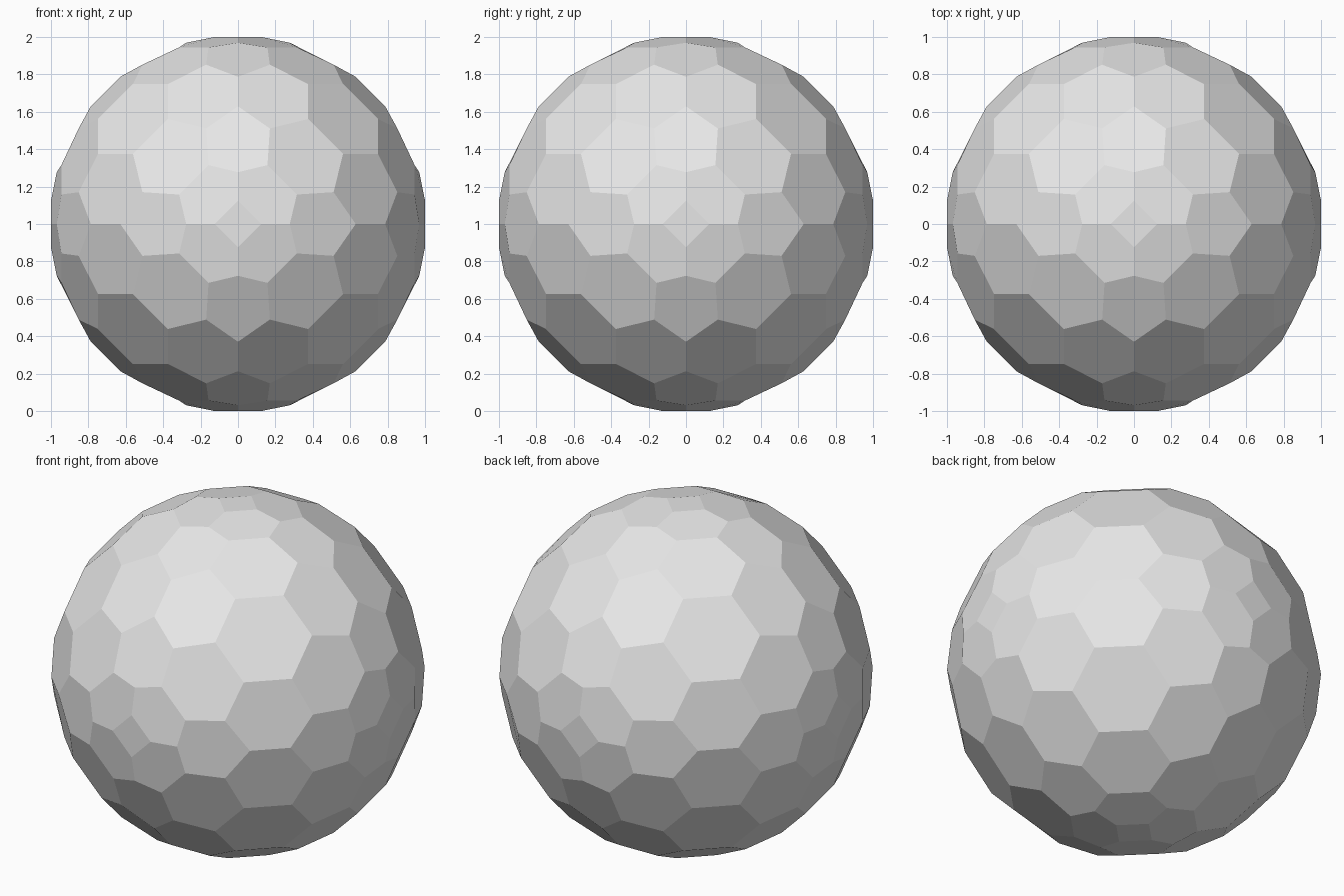
import bpy
import bmesh
import math
from mathutils import Vector

cube = bpy.data.objects.get("Cube")
if cube:
    bpy.data.objects.remove(cube, do_unlink=True)

# Grid points on an octahedron whose edges are split into FREQ steps
FREQ = 9
span = range(-FREQ, FREQ + 1)
grid = [Vector((x, y, z)) for x in span for y in span for z in span
        if abs(x) + abs(y) + abs(z) == FREQ]


def is_tile_centre(p):
    """Every third grid point, in honeycomb order, is the middle of a tile."""
    return len({abs(int(c)) % 3 for c in p}) == 1


centres = [p for p in grid if is_tile_centre(p)]
corners = [p for p in grid if not is_tile_centre(p)]

# Push the corners out to a sphere, sized so the six square tiles lie at distance 1
radius = Vector((0, 1, FREQ - 1)).length / (FREQ - 1)
bm = bmesh.new()
verts = [(p, bm.verts.new(p.normalized() * radius + Vector((0, 0, 1))))
         for p in corners]

# One tile per centre: a square at each axis, hexagons elsewhere
for c in centres:
    ring = [(p, v) for p, v in verts if (p - c).length_squared < 2.5]
    normal = c.normalized()
    side = normal.orthogonal().normalized()
    up = normal.cross(side)
    ring.sort(key=lambda pv: math.atan2((pv[0] - c).dot(up), (pv[0] - c).dot(side)))
    bm.faces.new([v for _, v in ring])

mesh = bpy.data.meshes.new("faceted_ball")
bm.normal_update()
bm.to_mesh(mesh)
bm.free()
ball = bpy.data.objects.new("faceted_ball", mesh)
bpy.context.collection.objects.link(ball)

# Plain light grey
grey = bpy.data.materials.new("light_grey")
grey.use_nodes = True
colour = (0.8, 0.8, 0.8, 1)
grey.diffuse_color = colour
grey.node_tree.nodes["Principled BSDF"].inputs["Base Color"].default_value = colour
mesh.materials.append(grey)
